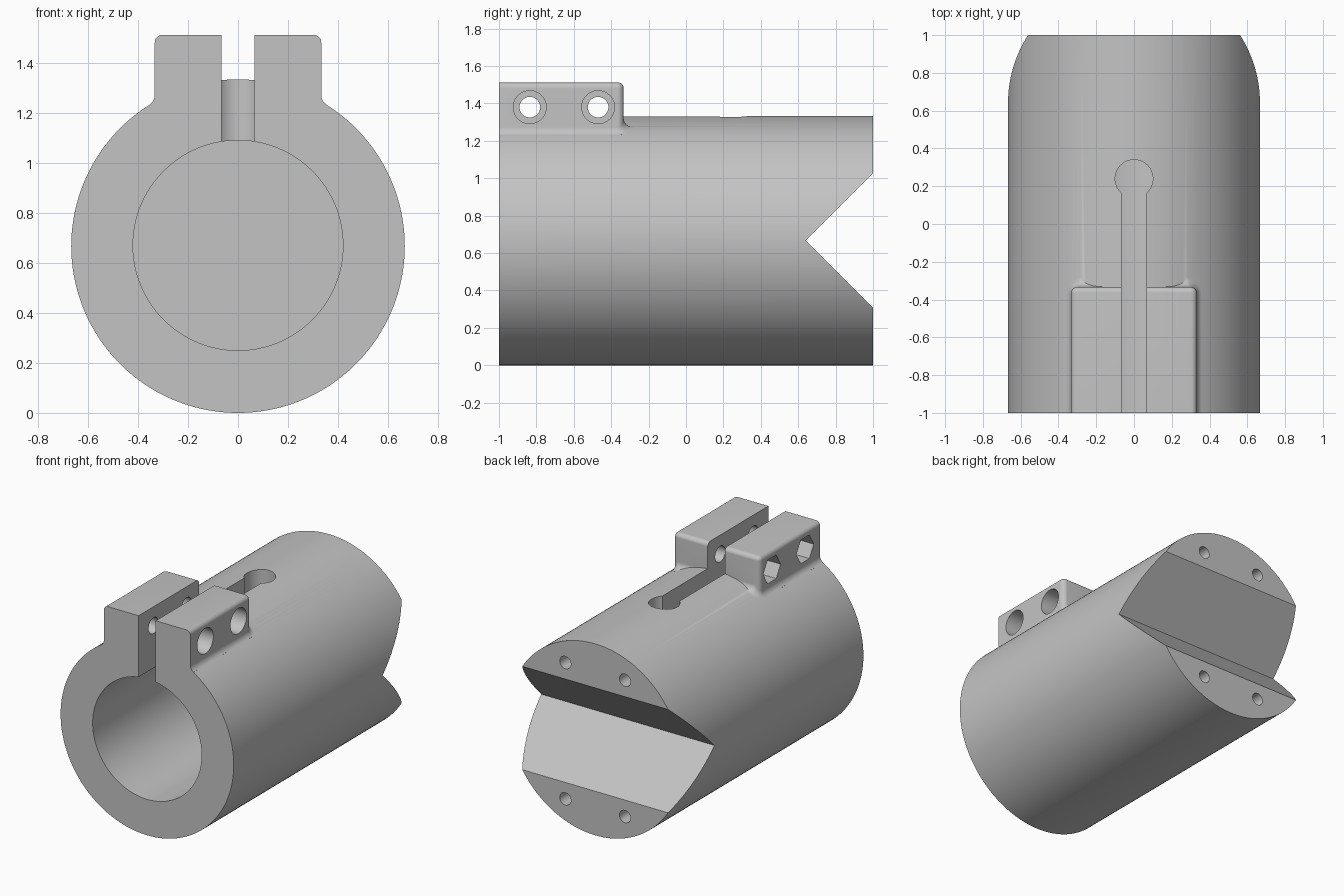
import bpy, bmesh
from math import pi, sin, cos, sqrt
from mathutils import Matrix, Vector

if "Cube" in bpy.data.objects:
    bpy.data.objects.remove(bpy.data.objects["Cube"], do_unlink=True)

R = 0.667            # body radius, also the height of its axis
BORE = 0.42
LUG_X, LUG_BACK, LUG_TOP = 0.333, -0.333, 1.512
ROOT, EDGE, CORNER = 0.05, 0.03, 0.035   # lug fillet radii
SLOT = 0.066

grey = bpy.data.materials.new("plain grey")
grey.use_nodes = True
grey.diffuse_color = (0.55, 0.55, 0.55, 1)
grey.node_tree.nodes["Principled BSDF"].inputs["Base Color"].default_value = (0.55, 0.55, 0.55, 1)


def make(name, bm):
    bmesh.ops.recalc_face_normals(bm, faces=bm.faces)
    mesh = bpy.data.meshes.new(name)
    bm.to_mesh(mesh)
    bm.free()
    mesh.materials.append(grey)
    obj = bpy.data.objects.new(name, mesh)
    bpy.context.collection.objects.link(obj)
    return obj


def cylinder(name, axis, start, end, radius, segments=64):
    """Cylinder from start to end, lying along the X, Y or Z axis."""
    start, end = Vector(start), Vector(end)
    turn = {"X": Matrix.Rotation(pi / 2, 4, "Y"),
            "Y": Matrix.Rotation(pi / 2, 4, "X"),
            "Z": Matrix.Identity(4)}[axis]
    bm = bmesh.new()
    bmesh.ops.create_cone(bm, cap_ends=True, segments=segments, radius1=radius, radius2=radius,
                          depth=(end - start).length,
                          matrix=Matrix.Translation((start + end) / 2) @ turn)
    return make(name, bm)


def box(name, low, high):
    low, high = Vector(low), Vector(high)
    bm = bmesh.new()
    bmesh.ops.create_cube(bm, size=1, matrix=Matrix.Translation((low + high) / 2)
                          @ Matrix.Diagonal((high - low).to_4d()))
    return make(name, bm)


def prism(name, profile, half_width):
    """Extrude a (y, z) profile across the model."""
    bm = bmesh.new()
    face = bm.faces.new([bm.verts.new((-half_width, y, z)) for y, z in profile])
    new = bmesh.ops.extrude_face_region(bm, geom=[face])["geom"]
    bmesh.ops.translate(bm, vec=(2 * half_width, 0, 0),
                        verts=[v for v in new if isinstance(v, bmesh.types.BMVert)])
    return make(name, bm)


def combine(target, tool, operation="DIFFERENCE"):
    """Apply a boolean and throw the tool away."""
    tool.hide_render = True
    mod = target.modifiers.new("cut", "BOOLEAN")
    mod.operation, mod.object, mod.solver = operation, tool, "EXACT"
    bpy.context.view_layer.objects.active = target
    bpy.ops.object.modifier_apply(modifier=mod.name)
    bpy.data.objects.remove(tool, do_unlink=True)


def lug_column(x, y, nx, ny, steps=8):
    """One vertical strip of the lug wall: top round, wall, root fillet onto the body."""
    pts = []
    for i in range(steps + 1):
        a = pi / 2 * i / steps
        inset = EDGE * (1 - sin(a))
        pts.append((x - nx * inset, y - ny * inset, LUG_TOP - EDGE * (1 - cos(a))))
    # centre of a ball rolling along both the wall and the round body
    cx, cy = x + nx * ROOT, y + ny * ROOT
    height = sqrt((R + ROOT) ** 2 - cx ** 2)
    centre = Vector((cx, cy, R + height))
    to_wall = Vector((-nx, -ny, 0))
    to_body = Vector((-cx, 0, -height)).normalized()
    angle = to_wall.angle(to_body)
    for i in range(steps + 1):
        t = i / steps
        d = (to_wall * sin((1 - t) * angle) + to_body * sin(t * angle)) / sin(angle)
        pts.append(centre + d * ROOT)
    last = pts[-1]
    pts.append((last[0], last[1], 0.9))
    return pts


def make_lug():
    front = -1.08
    outline = [(LUG_X, front, 1, 0)]
    for side in (0, 1):
        for i in range(9):
            a = pi / 2 * (side + i / 8)
            sx = 1 if side == 0 else -1
            outline.append((sx * (LUG_X - CORNER) + CORNER * cos(a),
                            LUG_BACK - CORNER + CORNER * sin(a), cos(a), sin(a)))
    outline.append((-LUG_X, front, -1, 0))
    bm = bmesh.new()
    cols = [[bm.verts.new(p) for p in lug_column(*o)] for o in outline]
    for a, b in zip(cols, cols[1:]):
        for i in range(len(a) - 1):
            bm.faces.new((a[i], a[i + 1], b[i + 1], b[i]))
    bm.faces.new([c[0] for c in cols])
    bm.faces.new([c[-1] for c in cols])
    bm.faces.new(cols[0] + cols[-1][::-1])
    return make("lug", bm)


# Round body with the clamp lug blended on, trimmed flush at the front
body = cylinder("clamp_body", "Y", (0, -1.1, R), (0, 1, R), R, 160)
combine(body, make_lug(), "UNION")
combine(body, box("front_trim", (-1, -1.5, -1), (1, -1, 2)))

# Blind bore, clamping slot and its round relief hole
combine(body, cylinder("bore", "Y", (0, -1.2, 0.67), (0, 0.35, 0.67), BORE, 128))
combine(body, box("slot", (-SLOT, -1.2, 0.7), (SLOT, 0.24, 1.8)))
combine(body, cylinder("relief_hole", "Z", (0, 0.24, 0.72), (0, 0.24, 1.7), 0.1))

# V notch across the back
combine(body, prism("notch", [(0.64, R), (1.1, R + 0.46), (1.1, R - 0.46)], 1))

# Clamp screws: through hole, round counterbore on the left, hexagon nut pocket on the right
for y in (-0.835, -0.47):
    z = 1.38
    combine(body, cylinder("screw_hole", "X", (-0.5, y, z), (0.5, y, z), 0.055, 48))
    combine(body, cylinder("counterbore", "X", (0.2, y, z), (0.5, y, z), 0.088, 48))
    combine(body, cylinder("nut_pocket", "X", (-0.5, y, z), (-0.2, y, z), 0.095, 6))

# Four blind holes in the back face
for x in (-0.23, 0.23):
    for dz in (-0.475, 0.475):
        combine(body, cylinder("back_hole", "Y", (x, 0.7, R + dz), (x, 1.1, R + dz), 0.043, 32))

bpy.ops.object.select_all(action="DESELECT")
body.select_set(True)
bpy.context.view_layer.objects.active = body
bpy.ops.object.shade_smooth_by_angle(angle=pi / 6)
